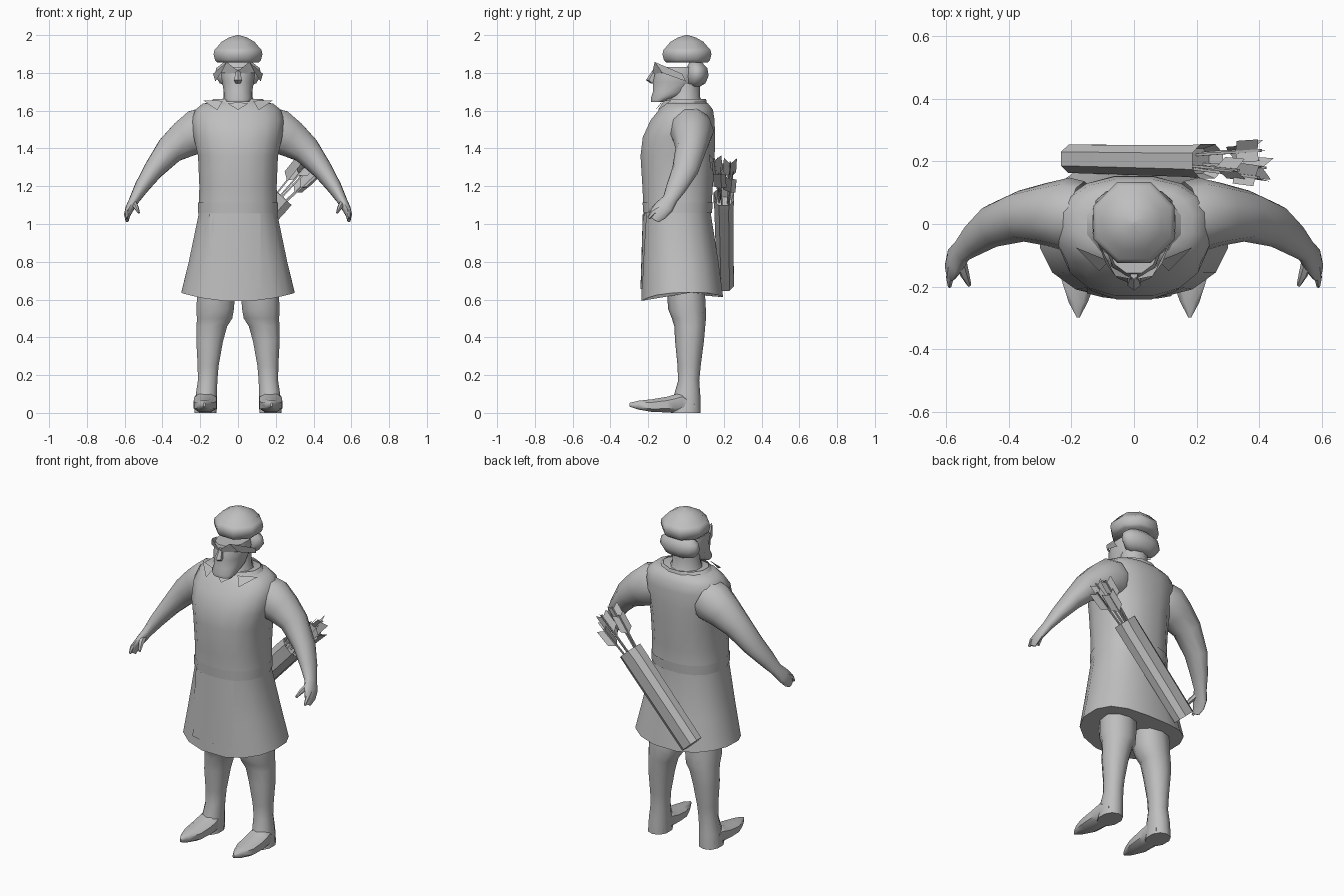
import bpy, bmesh, math
from mathutils import Vector as V

grey = bpy.data.materials.new("plain grey")
grey.diffuse_color = (0.52, 0.52, 0.52, 1)


def finish(name, bm, mirror=False, angle=40, recalc=True):
    if recalc:
        bmesh.ops.recalc_face_normals(bm, faces=bm.faces)
    me = bpy.data.meshes.new(name)
    bm.to_mesh(me)
    bm.free()
    me.materials.append(grey)
    me.shade_smooth()
    me.set_sharp_from_angle(angle=math.radians(angle))
    ob = bpy.data.objects.new(name, me)
    bpy.context.collection.objects.link(ob)
    if mirror:
        ob.modifiers.new("mirror", 'MIRROR').use_mirror_merge = False
    return ob


def loft(name, rings, n=12, power=1.0, cap=True, bm=None, cap_start=True, **kw):
    """Skin rings given as (centre, half axis A, half axis B)."""
    own = bm is None
    bm = bm or bmesh.new()

    def se(v):
        return math.copysign(abs(v) ** power, v)
    loops = []
    for c, a, b in rings:
        ts = [(i + 0.5) * math.tau / n for i in range(n)]
        loops.append([bm.verts.new(V(c) + V(a) * se(math.cos(t)) + V(b) * se(math.sin(t))) for t in ts])
    for p, q in zip(loops, loops[1:]):
        for i in range(n):
            j = (i + 1) % n
            bm.faces.new((p[i], p[j], q[j], q[i]))
    if cap:
        if cap_start:
            bm.faces.new(loops[0][::-1])
        bm.faces.new(loops[-1])
    return finish(name, bm, **kw) if own else None


def level(rows, x=0.0):
    """Horizontal rings from rows of (z, half width, front y, back y)."""
    return [((x, (f + b) / 2, z), (w, 0, 0), (0, (b - f) / 2, 0)) for z, w, f, b in rows]


def tube(points):
    """Rings across a path of (x, y, z, radius, depth radius)."""
    out = []
    for i, p in enumerate(points):
        t = (V(points[min(i + 1, len(points) - 1)][:3]) - V(points[max(i - 1, 0)][:3])).normalized()
        a = V((0, 1, 0)).cross(t).normalized()
        out.append((p[:3], a * p[3], t.cross(a) * p[4]))
    return out


def sheet(name, rows, mirror=False):
    """Open sheet from equal rows of points."""
    bm = bmesh.new()
    vs = [[bm.verts.new(p) for p in r] for r in rows]
    for p, q in zip(vs, vs[1:]):
        for i in range(len(p) - 1):
            bm.faces.new([p[i], p[i + 1], q[i + 1], q[i]])
    return finish(name, bm, mirror)


# Tunic with flared skirt; the hem rises at the sides
tunic = loft("tunic", level([
    (0.59, 0.305, -0.24, 0.20), (0.80, 0.265, -0.234, 0.175), (1.05, 0.212, -0.226, 0.135),
    (1.20, 0.208, -0.234, 0.145), (1.36, 0.215, -0.244, 0.155), (1.46, 0.238, -0.232, 0.157),
    (1.55, 0.248, -0.19, 0.154), (1.605, 0.23, -0.145, 0.145), (1.637, 0.19, -0.12, 0.12),
    (1.65, 0.12, -0.10, 0.10)]), 16, 0.84, angle=60)
for v in tunic.data.vertices:
    if v.co.z < 0.62:
        v.co.z += 0.045 * (v.co.x / 0.3) ** 2 + 0.02 * max(0, v.co.y) / 0.2

# Belt and front panel wrapped on the skirt
loft("belt", level([(1.058, 0.215, -0.229, 0.140), (1.115, 0.214, -0.233, 0.145)]), 16, 0.84, cap=False)


def skirt_front(x, z):
    s = (1.05 - z) / 0.46
    w, f, b = 0.212 + 0.093 * s, -0.226 - 0.014 * s, 0.135 + 0.065 * s
    return (f + b) / 2 - (b - f) / 2 * (1 - (abs(x) / w) ** 2.38) ** 0.42 - 0.003


sheet("front_panel", [[(x, skirt_front(x, z), z) for x in (-0.15, -0.1, -0.05, 0, 0.04, 0.08, 0.12)]
                      for z in (1.055, 0.85, 0.655)])

# Collar band and pointed flaps
loft("collar", level([(1.635, 0.165, -0.122, 0.115), (1.662, 0.135, -0.112, 0.11)]), 12, cap=False)
bm = bmesh.new()
bm.faces.new([bm.verts.new(p) for p in ((0.08, -0.118, 1.652), (0.185, -0.075, 1.655), (0.11, -0.15, 1.602))])
bm.faces.new([bm.verts.new(p) for p in ((0.0, -0.162, 1.605), (0.055, -0.13, 1.638), (0.0, -0.13, 1.645))])
finish("collar_flap", bm, mirror=True)

# Arms, hands, fingers and thumbs
loft("arm", tube([
    (0.17, 0.025, 1.505, 0.118, 0.112), (0.21, 0.03, 1.49, 0.124, 0.118), (0.28, 0.03, 1.45, 0.105, 0.1),
    (0.36, 0.025, 1.392, 0.08, 0.082), (0.45, -0.005, 1.283, 0.055, 0.07),
    (0.51, -0.05, 1.195, 0.04, 0.055), (0.548, -0.085, 1.13, 0.028, 0.04),
    (0.57, -0.115, 1.09, 0.024, 0.05), (0.585, -0.145, 1.055, 0.018, 0.045),
    (0.587, -0.165, 1.02, 0.009, 0.022)]), 10, mirror=True, angle=60, cap_start=False)
loft("thumb", tube([(0.555, -0.11, 1.115, 0.018, 0.022), (0.54, -0.16, 1.09, 0.014, 0.017),
                    (0.525, -0.195, 1.06, 0.006, 0.008)]), 6, mirror=True)
loft("finger", tube([(0.583, -0.135, 1.08, 0.014, 0.022), (0.588, -0.175, 1.06, 0.012, 0.016),
                     (0.588, -0.198, 1.03, 0.006, 0.008)]), 6, mirror=True)

# Legs and boots with upturned toes: (z, x, half width, front, back)
legs = [(0.64, 0.115, 0.105, -0.10, 0.10), (0.55, 0.121, 0.104, -0.095, 0.105),
        (0.50, 0.124, 0.098, -0.075, 0.106), (0.46, 0.138, 0.085, -0.062, 0.102),
        (0.38, 0.150, 0.074, -0.058, 0.095), (0.25, 0.158, 0.058, -0.045, 0.078),
        (0.17, 0.161, 0.054, -0.042, 0.07), (0.09, 0.168, 0.059, -0.065, 0.076),
        (0.0, 0.172, 0.062, -0.08, 0.078)]
loft("leg", [level([(z, w, f, b)], x)[0] for z, x, w, f, b in legs], 10, 0.9, mirror=True, angle=60,)
foot = [(0.045, 0.171, 0.052, 0.0, 0.06), (-0.02, 0.172, 0.062, 0.0, 0.115), (-0.06, 0.173, 0.064, 0.0, 0.1),
        (-0.10, 0.174, 0.064, 0.0, 0.088), (-0.18, 0.176, 0.058, 0.003, 0.074),
        (-0.25, 0.178, 0.032, 0.016, 0.066), (-0.298, 0.178, 0.005, 0.032, 0.054)]
loft("boot_foot", [((x, y, (a + b) / 2), (w, 0, 0), (0, 0, (b - a) / 2)) for y, x, w, a, b in foot],
     8, 0.75, mirror=True, angle=50)

# Neck, head, nose and hair
loft("neck", level([(1.63, 0.10, -0.10, 0.095), (1.67, 0.082, -0.085, 0.075), (1.74, 0.078, -0.07, 0.075)]),
     10, cap=False)
loft("head", level([
    (1.645, 0.06, -0.185, -0.11), (1.665, 0.074, -0.188, -0.07), (1.70, 0.078, -0.178, 0.03),
    (1.75, 0.086, -0.178, 0.065), (1.79, 0.093, -0.17, 0.08), (1.83, 0.085, -0.16, 0.07)]),
    12, 0.92, angle=45)
loft("nose", level([(1.745, 0.016, -0.188, -0.15), (1.762, 0.024, -0.212, -0.15), (1.815, 0.012, -0.176, -0.14)]), 6)
loft("hair", level([(1.728, 0.06, 0.02, 0.075), (1.745, 0.10, 0.0, 0.105), (1.785, 0.127, -0.005, 0.122),
                    (1.825, 0.12, 0.0, 0.115), (1.862, 0.07, 0.02, 0.08)]), 12, angle=60)

# Flared brow band, dipping at the centre and sloping down to the sides
sheet("brow_band", [
    [(0, -0.178, 1.795), (0.09, -0.125, 1.80), (0.12, 0.0, 1.755)],
    [(0, -0.176, 1.81), (0.06, -0.166, 1.858), (0.132, -0.02, 1.795)]], mirror=True)

# Cap with rolled rim
loft("cap", level([(z, r, 0.005 - r, 0.005 + r) for z, r in (
    (1.855, 0.118), (1.868, 0.132), (1.898, 0.140), (1.922, 0.135), (1.93, 0.126),
    (1.965, 0.094), (1.988, 0.05), (2.0, 0.006))]), 8, angle=50)

# Quiver slung across the back
base, mouth = V((-0.185, 0.208, 0.69)), V((0.235, 0.2, 1.145))
axis = (mouth - base).normalized()
side = V((0, 1, 0)).cross(axis).normalized()
deep = axis.cross(side)
qr = [(base, 0.07, 0.048), (mouth - axis * 0.06, 0.072, 0.054), (mouth, 0.07, 0.058),
      (mouth - axis * 0.05, 0.055, 0.042)]
loft("quiver", [(c, side * a, deep * b) for c, a, b in qr], 8, 0.8, angle=30)

# Arrows: shaft plus crossed feather vanes
bm = bmesh.new()
for u, w, length in ((-0.03, -0.015, 0.20), (0.0, 0.02, 0.25), (0.03, -0.01, 0.22),
                     (-0.01, -0.025, 0.26), (0.025, 0.025, 0.18)):
    start = mouth - axis * 0.05 + side * u + deep * w
    d = (axis + side * u * 2.5 + deep * w * 3).normalized()
    a = V((0, 1, 0)).cross(d).normalized()
    b = d.cross(a)
    end = start + d * (length + 0.05)
    loft("shaft", [(start, a * 0.006, b * 0.006), (end, a * 0.006, b * 0.006)], 4, bm=bm)
    for k in range(3):
        t = k * math.tau / 3 + u * 30
        r = (a * math.cos(t) + b * math.sin(t)) * 0.04
        bm.faces.new([bm.verts.new(p) for p in (end - d * 0.12, end - d * 0.09 + r, end + d * 0.01 + r, end - d * 0.015)])
finish("arrows", bm, angle=30)
